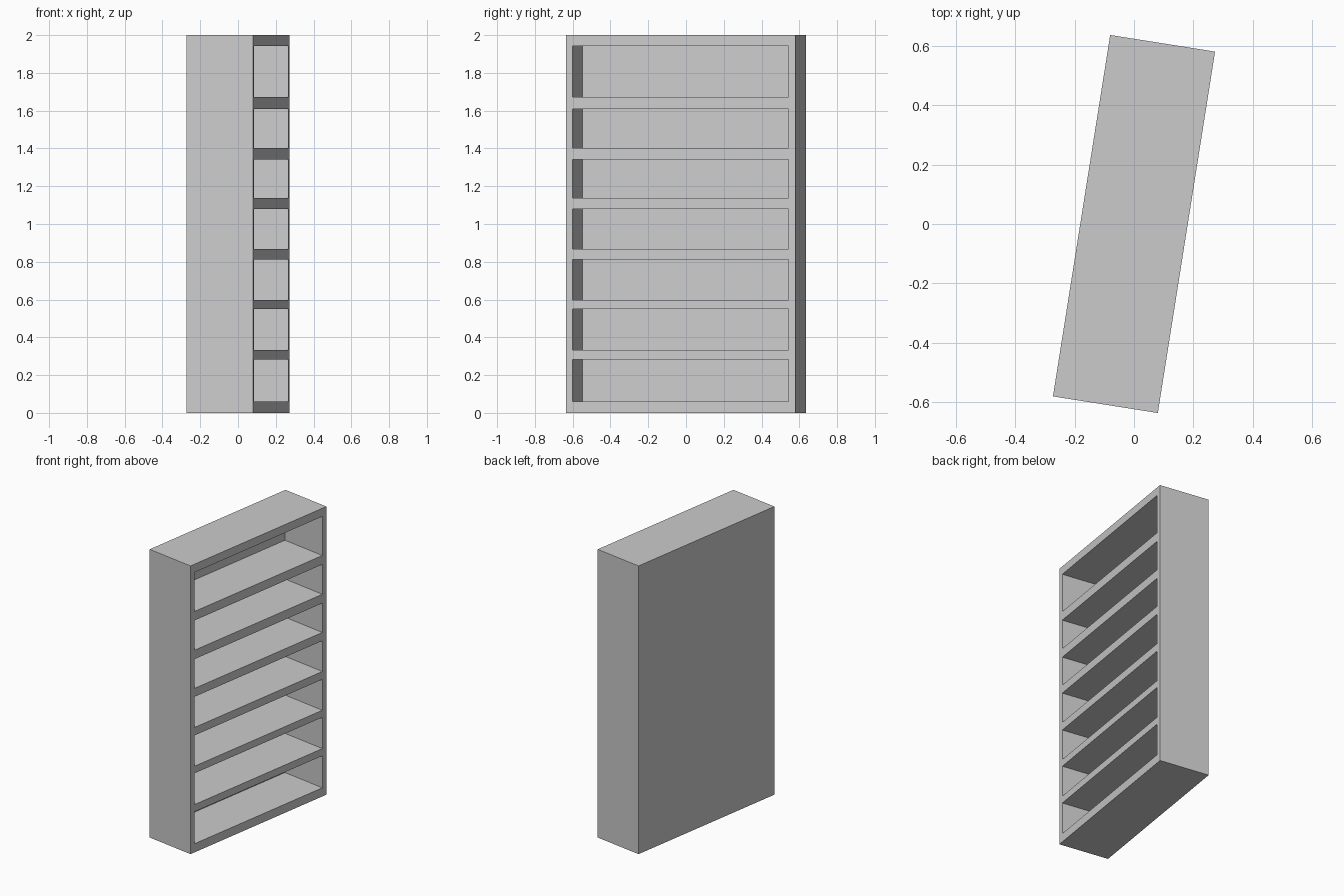
import bpy
import bmesh
from math import radians
from mathutils import Matrix, Vector

if "Cube" in bpy.data.objects:
    bpy.data.objects.remove(bpy.data.objects["Cube"])

DEPTH, WIDTH, HEIGHT = 0.357, 1.23, 2.0
SIDE, BACK = 0.036, 0.03
TURN = Matrix.Rotation(radians(-9), 4, 'Z')
# Bottom and top height of each compartment
OPENINGS = [(0.06, 0.282), (0.332, 0.549), (0.598, 0.812), (0.867, 1.08),
            (1.138, 1.341), (1.403, 1.61), (1.672, 1.943)]


def add_box(bm, lo, hi):
    lo, hi = Vector(lo), Vector(hi)
    mat = Matrix.Translation((lo + hi) / 2) @ Matrix.Diagonal((*(hi - lo), 1))
    bmesh.ops.create_cube(bm, size=1, matrix=mat)


def make_object(name, boxes):
    bm = bmesh.new()
    for lo, hi in boxes:
        add_box(bm, lo, hi)
    mesh = bpy.data.meshes.new(name)
    bm.to_mesh(mesh)
    bm.free()
    obj = bpy.data.objects.new(name, mesh)
    bpy.context.collection.objects.link(obj)
    return obj


# Bookcase body: solid block, open side faces local +x
x, y = DEPTH / 2, WIDTH / 2
bookcase = make_object("bookcase", [((-x, -y, 0), (x, y, HEIGHT))])

# Compartments cut out between the shelves, leaving the back panel
cutter = make_object("compartment_cutter", [
    ((-x + BACK, -y + SIDE, z0), (x + 0.1, y - SIDE, z1)) for z0, z1 in OPENINGS])
cutter.hide_render = True

cut = bookcase.modifiers.new("compartments", 'BOOLEAN')
cut.operation = 'DIFFERENCE'
cut.solver = 'EXACT'
cut.object = cutter
bpy.context.view_layer.objects.active = bookcase
bpy.ops.object.modifier_apply(modifier=cut.name)
bpy.data.objects.remove(cutter)

# Whole case stands slightly turned
bookcase.data.transform(TURN)
